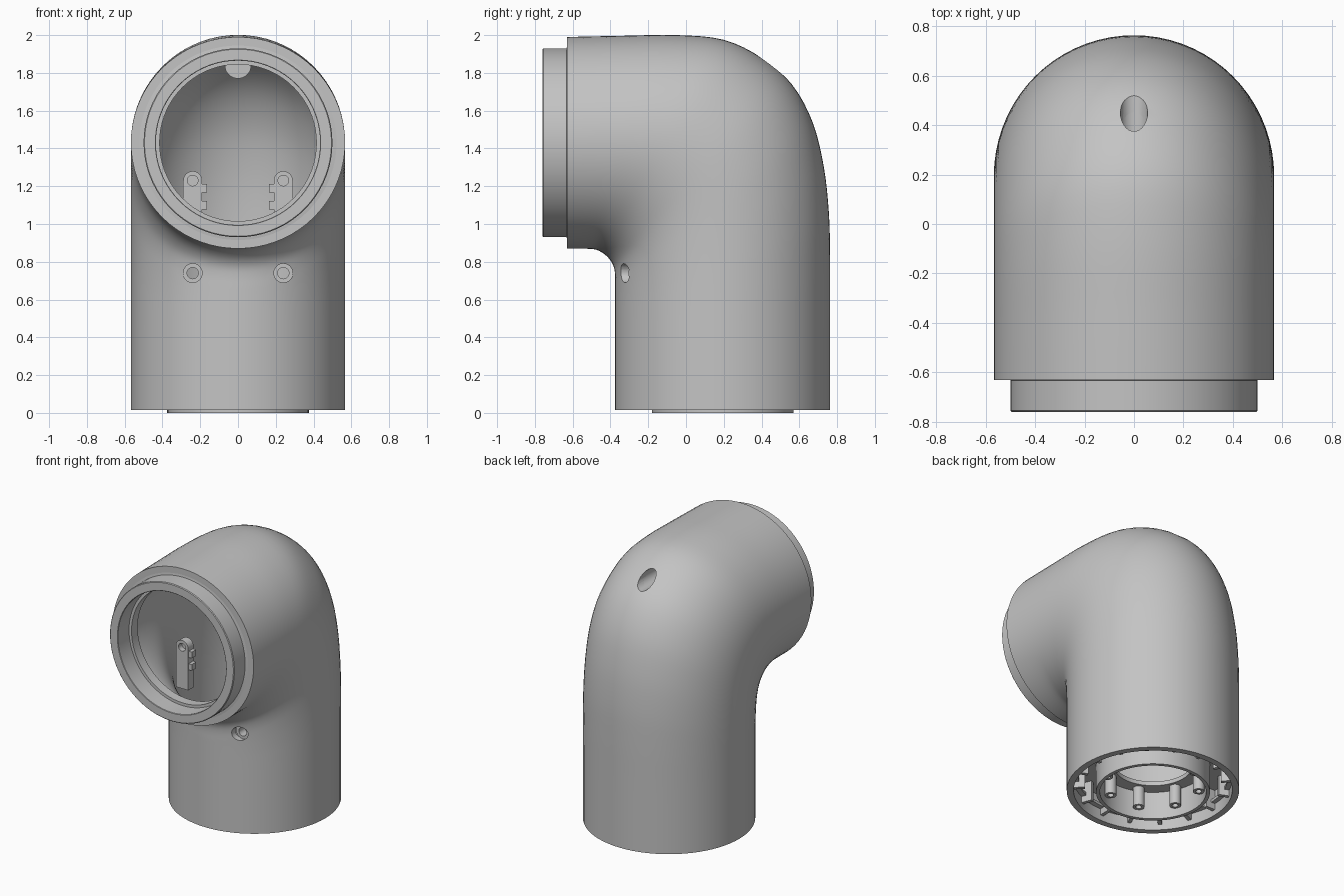
import bpy, bmesh
from math import pi, sin, cos, radians
from mathutils import Matrix, Vector

cube = bpy.data.objects.get("Cube")
if cube:
    bpy.data.objects.remove(cube, do_unlink=True)

SEG = 72
AXIS_Y = 0.195      # centre line of the upright tube
AXIS_Z = 1.43       # centre line of the front tube
TO_Y = Matrix.Rotation(-pi / 2, 4, 'X')   # turns a lathe's z axis to +y

grey = bpy.data.materials.new("plain_grey")
grey.use_nodes = True
grey.diffuse_color = (0.55, 0.55, 0.55, 1)
grey.node_tree.nodes["Principled BSDF"].inputs["Base Color"].default_value = (0.55, 0.55, 0.55, 1)


def finish(name, bm):
    bmesh.ops.remove_doubles(bm, verts=bm.verts, dist=1e-5)
    bmesh.ops.recalc_face_normals(bm, faces=bm.faces)
    mesh = bpy.data.meshes.new(name)
    bm.to_mesh(mesh)
    bm.free()
    mesh.materials.append(grey)
    ob = bpy.data.objects.new(name, mesh)
    bpy.context.collection.objects.link(ob)
    return ob


def select(ob):
    bpy.ops.object.select_all(action='DESELECT')
    ob.select_set(True)
    bpy.context.view_layer.objects.active = ob


def smooth(ob, angle=32):
    select(ob)
    bpy.ops.object.shade_smooth_by_angle(angle=radians(angle))
    return ob


def skin(bm, rings, closed):
    n = len(rings)
    for i in range(n if closed else n - 1):
        a, b = rings[i], rings[(i + 1) % n]
        for j in range(len(a)):
            k = (j + 1) % len(a)
            bm.faces.new((a[j], a[k], b[k], b[j]))


def lathe(name, profile, matrix, closed=True, seg=SEG):
    bm = bmesh.new()
    rings = [[bm.verts.new(matrix @ Vector((r * cos(2 * pi * j / seg), r * sin(2 * pi * j / seg), h)))
              for j in range(seg)] for r, h in profile]
    skin(bm, rings, closed)
    return smooth(finish(name, bm))


def tube(name, r_in, r_out, start, end, matrix, seg=SEG):
    return lathe(name, [(r_in, start), (r_out, start), (r_out, end), (r_in, end)], matrix, True, seg)


def drill(ob, x, z, radius, start, end):
    """Cut a round hole along y."""
    place = Matrix.Translation((x, 0, z)) @ TO_Y
    cutter = lathe("cutter", [(0, start), (radius, start), (radius, end), (0, end)], place, False, 32)
    cutter.hide_render = True
    mod = ob.modifiers.new("hole", 'BOOLEAN')
    mod.operation = 'DIFFERENCE'
    mod.solver = 'EXACT'
    mod.object = cutter
    select(ob)
    bpy.ops.object.modifier_apply(modifier=mod.name)
    bpy.data.objects.remove(cutter, do_unlink=True)


def box(bm, size, matrix):
    bmesh.ops.create_cube(bm, size=1, matrix=matrix @ Matrix.Diagonal((*size, 1)))


# Elbow sections: inner bend point (y, z) and outer bend point (y, z)
stations = [Vector(s) for s in (
    (-.63, .87, -.63, 1.99), (-.50, .868, -.35, 1.996), (-.455, .855, -.05, 2.0),
    (-.42, .83, .2, 1.975), (-.395, .80, .4, 1.88), (-.38, .765, .56, 1.74),
    (-.375, .72, .67, 1.54), (-.375, .66, .73, 1.3), (-.375, .58, .757, 1.05),
    (-.375, .5, .763, .8), (-.375, .35, .763, .5), (-.375, .015, .763, .015))]


def spline(points, steps):
    ends = [points[0]] + points + [points[-1]]
    out = []
    for a, b, c, d in zip(ends, ends[1:], ends[2:], ends[3:]):
        for i in range(steps):
            t = i / steps
            out.append(b + (c - a) * (t / 2) + (a * 2 - b * 5 + c * 4 - d) * (t * t / 2)
                       + (b * 3 - a - c * 3 + d) * (t ** 3 / 2))
    return out + [points[-1]]


def section(bm, s, inset):
    inner, outer = Vector((0, s[0], s[1])), Vector((0, s[2], s[3]))
    mid, half = (inner + outer) / 2, (outer - inner) / 2
    half = half * (1 - inset / half.length)
    wide = Vector((0.567 - inset, 0, 0))
    return [bm.verts.new(mid + half * cos(2 * pi * j / SEG) + wide * sin(2 * pi * j / SEG))
            for j in range(SEG)]


# Hollow elbow shell
bm = bmesh.new()
path = spline(stations, 4)
skin(bm, [section(bm, s, 0) for s in path] + [section(bm, s, .045) for s in reversed(path)], True)
shell = finish("elbow_shell", bm)
drill(shell, 0, 1.84, .055, .25, .95)
for side in (-1, 1):
    drill(shell, side * .24, .74, .05, -.5, -.1)
smooth(shell)

# Front neck with a stepped bore
lathe("front_neck", [(.415, -.56), (.415, -.63), (.435, -.63), (.435, -.757), (.438, -.76), (.495, -.76),
                     (.5, -.755), (.5, -.632), (.53, -.628), (.53, -.56)],
      Matrix.Translation((0, 0, AXIS_Z)) @ TO_Y)

# Blind boss behind the rear hole, its open end trimmed to the sloping wall
boss = lathe("rear_hole_boss", [(0, .2), (.07, .2), (.07, .5), (.055, .5), (.055, .24), (0, .24)],
             Matrix.Translation((0, 0, 1.84)) @ TO_Y, False, 32)
for v in boss.data.vertices:
    if v.co.y > .4:
        v.co.y = .425 - 1.5 * (v.co.z - 1.84)

# Screw seats and inner lugs, left and right
for side, word in ((-1, "right"), (1, "left")):
    x = side * .24
    tube(word + "_screw_seat", .03, .052, -.29, -.2, Matrix.Translation((x, 0, .74)) @ TO_Y, 32)
    bm = bmesh.new()
    arc = [(x + .05 * cos(pi * i / 16), 1.23 + .05 * sin(pi * i / 16)) for i in range(17)]
    outline = [(x + .05, .93)] + arc + [(x - .05, .93)]
    face = bm.faces.new([bm.verts.new((px, -.3, pz)) for px, pz in outline])
    moved = bmesh.ops.extrude_face_region(bm, geom=[face])["geom"]
    bmesh.ops.translate(bm, vec=(0, .06, 0), verts=[g for g in moved if isinstance(g, bmesh.types.BMVert)])
    if not face.is_valid or len(bm.faces) < len(outline) + 2:
        bm.faces.new([v for v in bm.verts if v.co.y < -.29])
    lug = finish(word + "_lug", bm)
    drill(lug, x, 1.23, .028, -.4, -.26)
    smooth(lug)
    bm = bmesh.new()
    for z in (1.19, 1.1):
        box(bm, (.03, .05, .045), Matrix.Translation((side * .18, -.27, z)))
    finish(word + "_lug_teeth", bm)

# Underside: deck, collar, ledge, ribs and screw bosses
upright = Matrix.Translation((0, AXIS_Y, 0))
tube("base_deck", .26, .535, .2, .23, upright)
tube("base_collar", .35, .375, 0, .21, upright)
tube("base_ledge", .49, .535, .1, .12, upright)
bm = bmesh.new()
for i in range(16):
    turn = upright @ Matrix.Rotation(2 * pi * i / 16, 4, 'Z')
    box(bm, (.08, .025, .15), turn @ Matrix.Translation((.49, 0, .13)))
finish("base_ribs", bm)
for i in range(8):
    turn = upright @ Matrix.Rotation(2 * pi * (i + .5) / 8, 4, 'Z')
    tube("base_boss_%d" % (i + 1), .02, .038, .06, .21, turn @ Matrix.Translation((.315, 0, 0)), 20)
